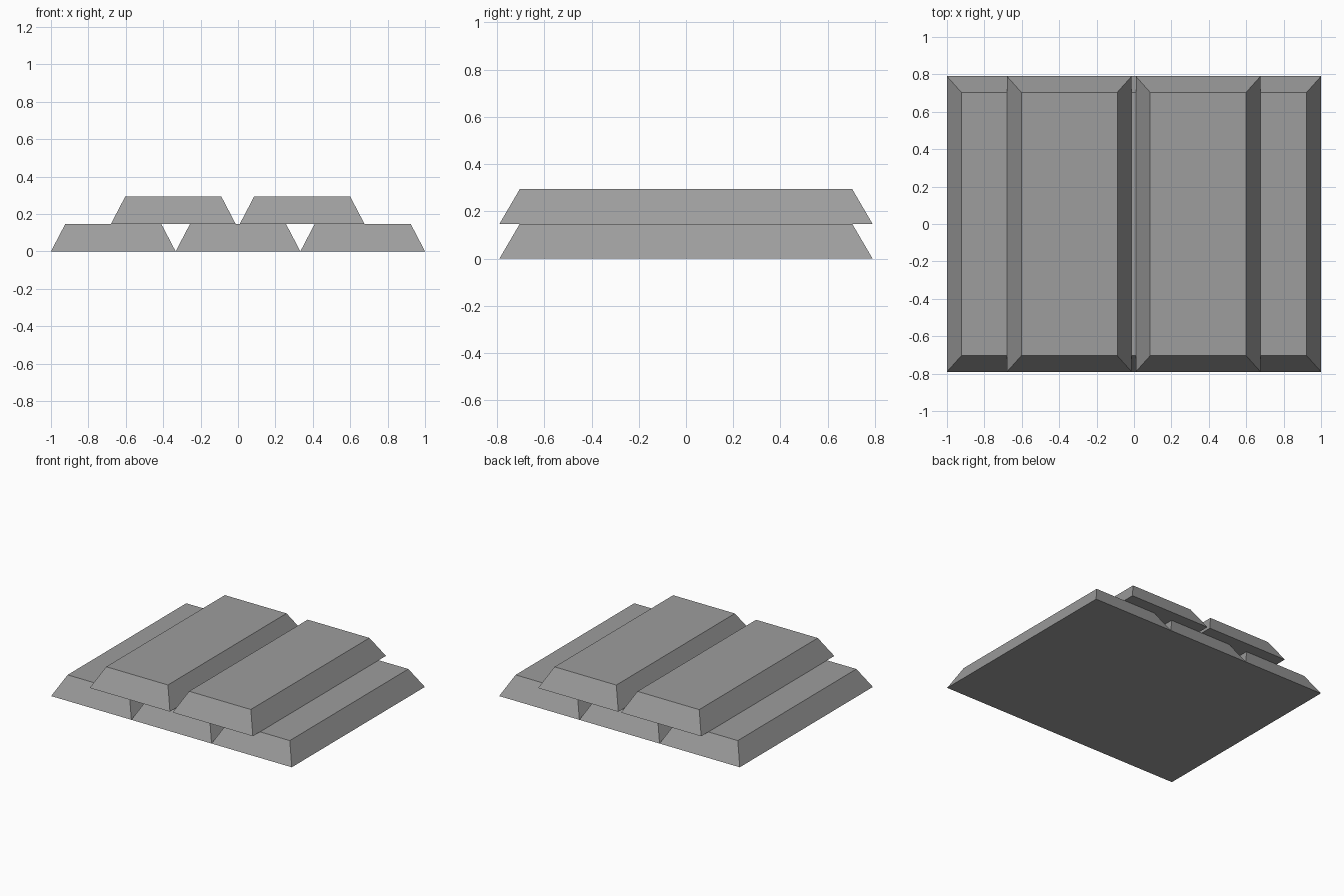
import bpy, bmesh

if "Cube" in bpy.data.objects:
    bpy.data.objects.remove(bpy.data.objects["Cube"])

LENGTH, WIDTH, HEIGHT = 1.58, 0.6667, 0.147
TOP_LENGTH, TOP_WIDTH = 1.408, 0.513

# Dark grey metal
metal = bpy.data.materials.new("dark_metal")
metal.diffuse_color = (0.34, 0.34, 0.34, 1)
metal.use_nodes = True
metal.node_tree.nodes["Principled BSDF"].inputs["Base Color"].default_value = metal.diffuse_color


def make_ingot(name, x, z):
    """Tapered bar: a box whose top face is scaled inward."""
    bm = bmesh.new()
    bmesh.ops.create_cube(bm, size=1)
    for v in bm.verts:
        top = v.co.z > 0
        v.co.x *= TOP_WIDTH if top else WIDTH
        v.co.y *= TOP_LENGTH if top else LENGTH
        v.co.z = HEIGHT if top else 0
    mesh = bpy.data.meshes.new(name)
    bm.to_mesh(mesh)
    bm.free()
    mesh.materials.append(metal)
    obj = bpy.data.objects.new(name, mesh)
    obj.location = (x, 0, z)
    bpy.context.collection.objects.link(obj)


# Bottom row of three bars, edges touching
for i in range(3):
    make_ingot(f"lower_ingot_{i + 1}", (i - 1) * WIDTH, 0)

# Top row of two bars with a small gap
for i, x in enumerate((-0.346, 0.343)):
    make_ingot(f"upper_ingot_{i + 1}", x, HEIGHT)
